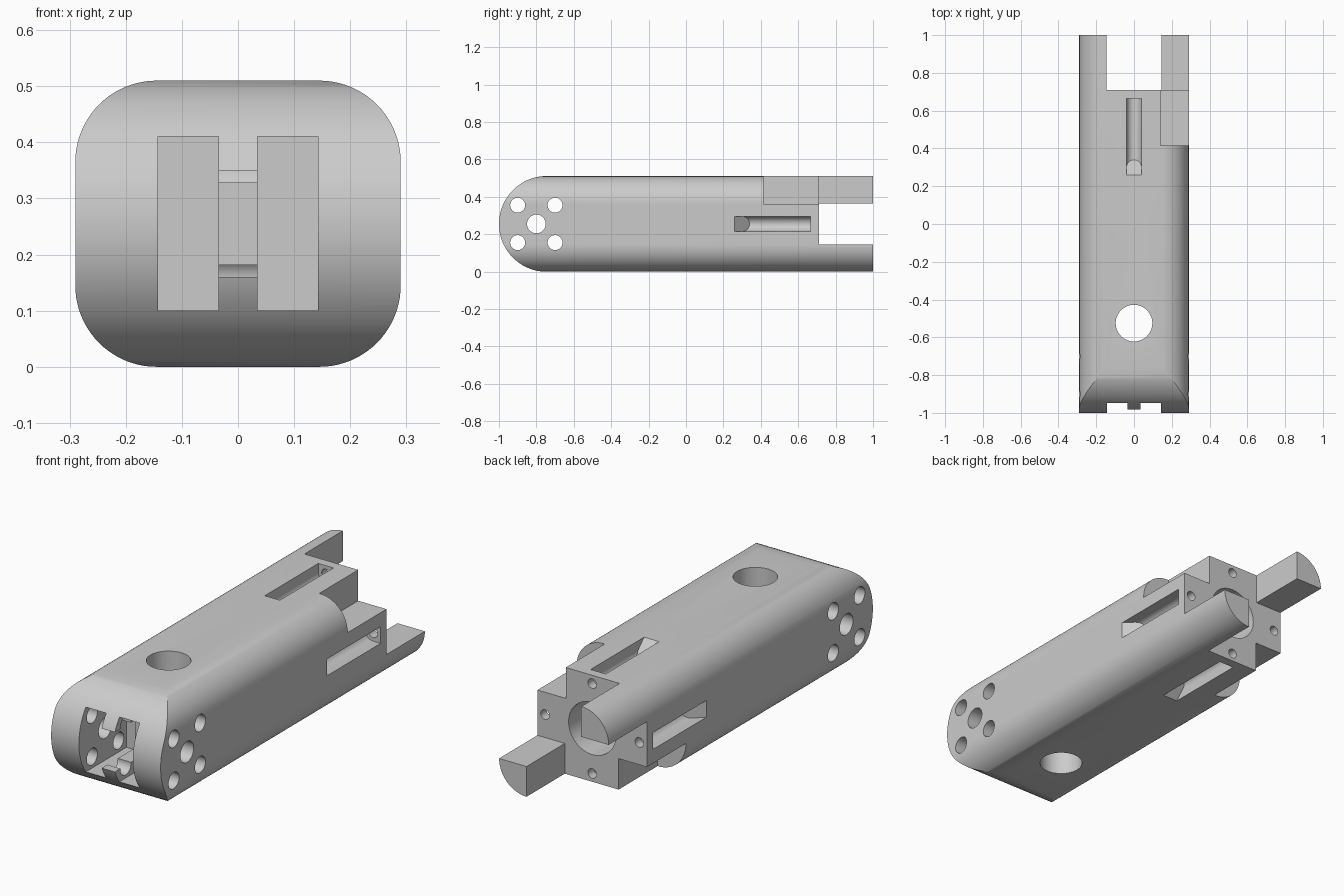
import bpy, bmesh
from math import sin, cos, pi, radians
from mathutils import Matrix, Vector

default = bpy.data.objects.get("Cube")
if default:
    bpy.data.objects.remove(default)

HALF_W, HEIGHT, MID = 0.29, 0.51, 0.255   # half width, height, axis height
SHOULDER = 0.71                           # back face between the prongs
PLACE = {"x": lambda u, v, t: (t, u, v),
         "y": lambda u, v, t: (u, t, v),
         "z": lambda u, v, t: (u, v, t)}


def arc(cu, cv, r, start, end, n):
    steps = [radians(start + (end - start) * i / n) for i in range(n + 1)]
    return [(cu + r * cos(a), cv + r * sin(a)) for a in steps]


def prism(name, outline, axis, lo, hi):
    """Extrude a closed outline along an axis."""
    bm = bmesh.new()
    base = bm.faces.new([bm.verts.new(PLACE[axis](u, v, lo)) for u, v in outline])
    moved = bmesh.ops.extrude_face_region(bm, geom=[base])["geom"]
    shift = Vector(PLACE[axis](0, 0, hi - lo))
    bmesh.ops.translate(bm, vec=shift, verts=[g for g in moved if isinstance(g, bmesh.types.BMVert)])
    bmesh.ops.recalc_face_normals(bm, faces=bm.faces)
    mesh = bpy.data.meshes.new(name)
    bm.to_mesh(mesh)
    bm.free()
    obj = bpy.data.objects.new(name, mesh)
    bpy.context.collection.objects.link(obj)
    return obj


def box(name, x, y, z):
    return prism(name, [(x[0], z[0]), (x[1], z[0]), (x[1], z[1]), (x[0], z[1])], "y", *y)


def rod(name, u, v, r, axis, lo, hi, n=48):
    return prism(name, arc(u, v, r, 0, 360, n)[:-1], axis, lo, hi)


def combine(cutter, operation="DIFFERENCE"):
    """Apply a boolean to the body and discard the cutter."""
    mod = body.modifiers.new("cut", "BOOLEAN")
    mod.operation, mod.solver, mod.object = operation, "EXACT", cutter
    graph = bpy.context.evaluated_depsgraph_get()
    mesh = bpy.data.meshes.new_from_object(body.evaluated_get(graph))
    body.modifiers.clear()
    body.data = mesh
    bpy.data.objects.remove(cutter)


# Rounded bar
R = 0.145
corners = [(1, 1, 0), (-1, 1, 90), (-1, -1, 180), (1, -1, 270)]
outline = []
for sx, sz, a in corners:
    outline += arc(sx * (HALF_W - R), MID + sz * (MID - R), R, a, a + 90, 20)
body = prism("arm_link", outline, "y", -1.1, 1)

# Half-round nose
nose = arc(-0.744, MID, 0.256, 90, 270, 48) + [(1.1, -0.001), (1.1, HEIGHT + 0.001)]
combine(prism("nose_shape", nose, "x", -0.5, 0.5), "INTERSECT")

# Fork pocket: two side slots and a shallower middle slot between the teeth
for s in (-1, 1):
    combine(box("fork_slot", sorted((s * 0.035, s * 0.143)), (-1.2, -0.64), (0.1, 0.41)))
combine(box("tooth_gap", (-0.04, 0.04), (-1.2, -0.73), (0.16, 0.35)))

# Pivot hole with four holes around it, and the vertical hole
combine(rod("pivot_hole", -0.8, MID, 0.05, "x", -0.5, 0.5))
for dy in (-0.1, 0.1):
    for dz in (-0.1, 0.1):
        combine(rod("bolt_hole", -0.8 + dy, MID + dz, 0.04, "x", -0.5, 0.5, 32))
combine(rod("vertical_hole", 0, -0.525, 0.097, "z", -0.2, 0.8, 64))

# Back end: two opposite prongs and two matching corner notches
combine(box("prong_gap_upright", (-0.145, 0.145), (SHOULDER, 1.2), (-0.2, 0.8)))
combine(box("prong_gap_level", (-0.6, 0.6), (SHOULDER, 1.2), (0.145, 0.365)))
for s in (-1, 1):
    xs = sorted((s * 0.14, s * 0.6))
    zs = sorted((MID + s * 0.107, MID + s * 0.6))
    combine(box("corner_notch", xs, (0.415, 1.2), zs))

# Central bore
combine(rod("bore", 0, MID, 0.125, "y", -0.52, 0.9, 64))

# Four round-bottomed slots with a sloped end, each with a screw hole
for quarter in range(4):
    reach = HALF_W if quarter % 2 else MID
    depth = reach - 0.04
    turn = Matrix.Translation((0, 0, MID)) @ Matrix.Rotation(quarter * pi / 2, 4, "Y")
    slot = prism("slot", arc(0, depth, 0.04, 180, 360, 20) + [(0.04, reach + 0.05), (-0.04, reach + 0.05)],
                 "y", 0.1, 0.665)
    bm = bmesh.new()
    bm.from_mesh(slot.data)
    cut = bmesh.ops.bisect_plane(bm, geom=bm.verts[:] + bm.edges[:] + bm.faces[:],
                                 plane_co=(0, 0.26, reach), plane_no=(0, -1, -1), clear_outer=True)
    bmesh.ops.holes_fill(bm, edges=[e for e in bm.edges if e.is_boundary])
    bmesh.ops.recalc_face_normals(bm, faces=bm.faces)
    bm.to_mesh(slot.data)
    bm.free()
    screw = rod("screw_hole", 0, depth, 0.023, "y", 0.6, 0.9, 24)
    for cutter in (slot, screw):
        cutter.data.transform(turn)
        combine(cutter)

# Grey finish
grey = bpy.data.materials.new("grey")
grey.use_nodes = True
colour = (0.6, 0.6, 0.6, 1)
grey.diffuse_color = colour
grey.node_tree.nodes["Principled BSDF"].inputs["Base Color"].default_value = colour
body.data.materials.clear()
body.data.materials.append(grey)

bpy.ops.object.select_all(action="DESELECT")
body.select_set(True)
bpy.context.view_layer.objects.active = body
bpy.ops.object.shade_smooth_by_angle(angle=radians(25))
